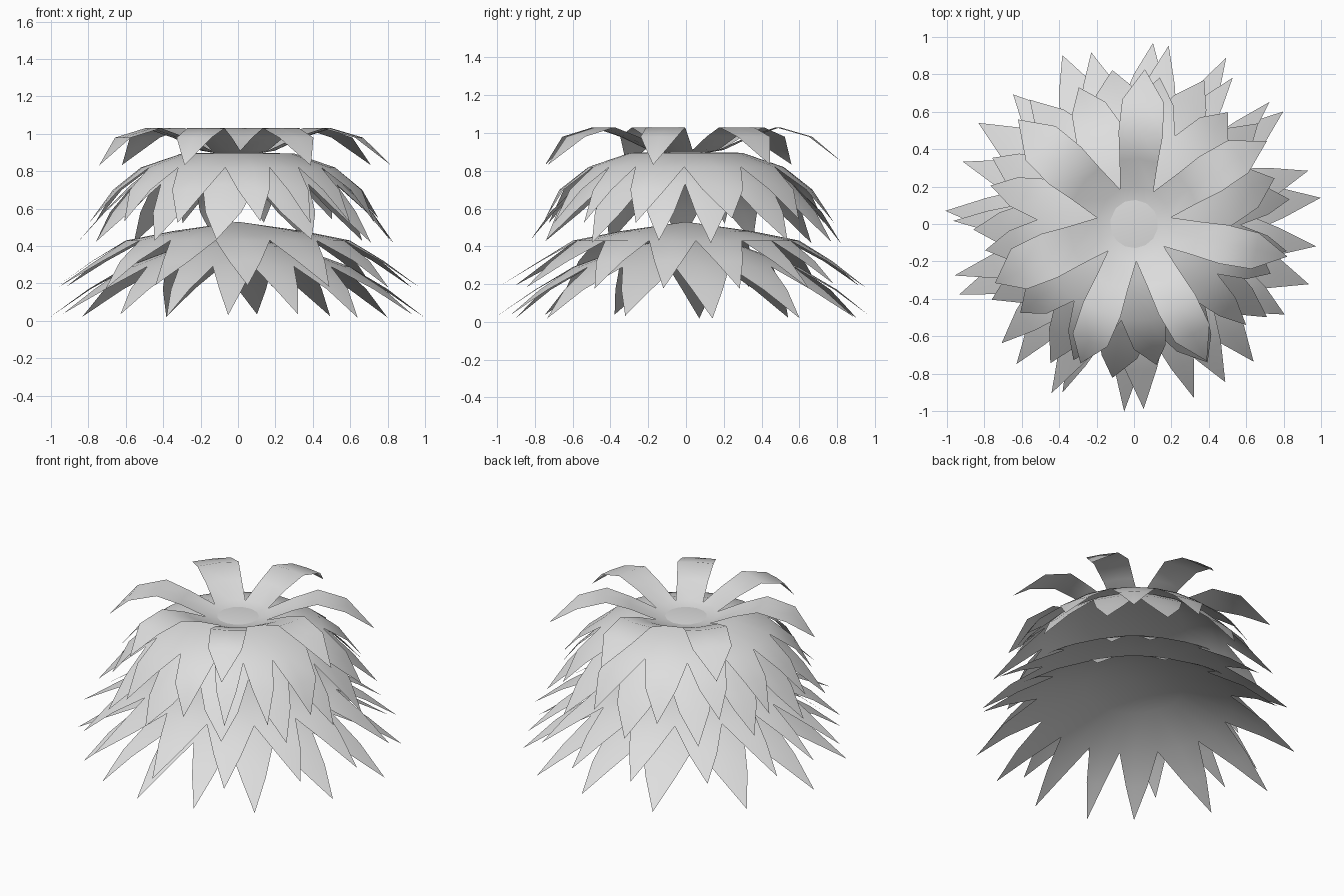
import bpy
import bmesh
import random
from math import radians, cos, sin

random.seed(4)

cube = bpy.data.objects.get("Cube")
if cube:
    bpy.data.objects.remove(cube)

# Single plain grey for all foliage
grey = bpy.data.materials.new("leaf_grey")
grey.use_nodes = True
colour = (0.73, 0.73, 0.73, 1)
grey.diffuse_color = colour
grey.node_tree.nodes["Principled BSDF"].inputs["Base Color"].default_value = colour


def leaf_tier(name, angles, crown, blade, jitter):
    """Thin shell: a shared crown of (radius, height) rings that splits into
    one blade per angle, each a run of (radius, height, width share)."""
    bm = bmesh.new()
    angles = sorted(angles)
    count = len(angles)

    def vert(radius, height, degrees):
        a = radians(degrees)
        return bm.verts.new((radius * cos(a), radius * sin(a), height))

    # Notch directions lie halfway between neighbouring blades
    notches = []
    for i, a in enumerate(angles):
        after = angles[(i + 1) % count] + (360 if i == count - 1 else 0)
        notches.append((a + after) / 2)

    # Crown rings, alternating blade centre and notch
    centre = vert(0, crown[0][1], 0)
    directions = [d for pair in zip(angles, notches) for d in pair]
    rings = [[vert(r, z, d) for d in directions] for r, z in crown[1:]]
    size = len(directions)
    for j in range(size):
        k = (j + 1) % size
        bm.faces.new((centre, rings[0][j], rings[0][k]))
        for low, high in zip(rings, rings[1:]):
            bm.faces.new((low[j], high[j], high[k], low[k]))

    # Blades narrowing to a point
    edge = rings[-1]
    for i, a in enumerate(angles):
        right_gap = (a - notches[i - 1]) % 360
        left_gap = notches[i] - a
        row = [edge[2 * i - 1], edge[2 * i], edge[2 * i + 1]]
        reach = 1 - random.random() * jitter
        lift = random.random() * jitter / 2
        for r, z, share in blade[:-1]:
            new = [vert(r, z, a - right_gap * share), vert(r, z, a),
                   vert(r, z, a + left_gap * share)]
            for s in range(2):
                bm.faces.new((row[s], new[s], new[s + 1], row[s + 1]))
            row = new
        r, z, _ = blade[-1]
        tip = vert(r * reach, z + lift, a)
        for s in range(2):
            bm.faces.new((row[s], tip, row[s + 1]))

    mesh = bpy.data.meshes.new(name)
    bm.to_mesh(mesh)
    bm.free()
    mesh.materials.append(grey)
    mesh.polygons.foreach_set("use_smooth", [True] * len(mesh.polygons))
    obj = bpy.data.objects.new(name, mesh)
    bpy.context.collection.objects.link(obj)
    return obj


# Wide skirt at the ground
leaf_tier("bottom_leaves",
          [8, 37, 61, 84, 113, 147, 176, 202, 230, 247, 267, 289, 311, 341],
          [(0, .45), (.3, .4), (.6, .29)],
          [(.8, .17, .42), (1.02, .015, 0)], .05)

# Second skirt just above it
leaf_tier("lower_leaves",
          [17, 42, 56, 79, 104, 133, 160, 179, 196, 222, 244, 273, 300, 329, 353],
          [(0, .53), (.35, .48), (.6, .43)],
          [(.78, .32, .45), (1.01, .17, 0)], .07)

# Inner dome of hanging leaves
leaf_tier("middle_leaves",
          [9, 39, 64, 98, 130, 155, 182, 208, 239, 262, 298, 325, 350],
          [(0, .87), (.3, .86), (.48, .8), (.57, .73)],
          [(.72, .58, .52), (.87, .41, 0)], .05)

# Outer dome of shorter leaves
leaf_tier("upper_leaves",
          [18, 50, 80, 112, 140, 165, 190, 218, 246, 279, 299, 318, 340],
          [(0, .9), (.3, .895), (.52, .82)],
          [(.67, .7, .55), (.81, .52, 0)], .06)

# Arching rosette on top
leaf_tier("top_leaves",
          [32, 86, 138, 203, 249, 298, 348],
          [(0, .89), (.1, .893), (.2, .91)],
          [(.35, .98, .64), (.5, 1.03, .52), (.67, .98, .36), (.84, .82, 0)], .05)
